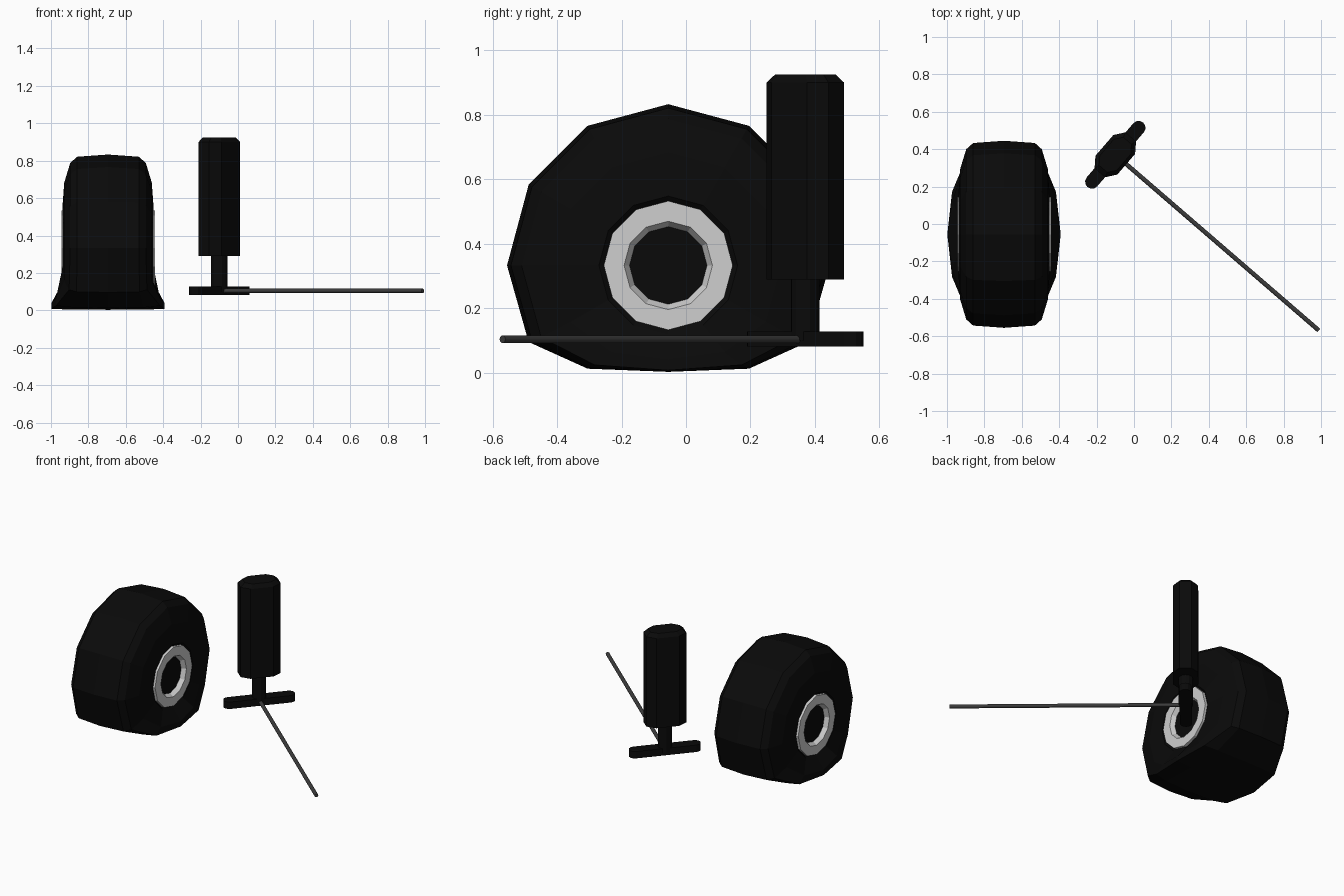
import bpy, bmesh, math
from mathutils import Matrix, Vector

if "Cube" in bpy.data.objects:
    bpy.data.objects.remove(bpy.data.objects["Cube"])


def material(name, v):
    m = bpy.data.materials.new(name)
    m.diffuse_color = (v, v, v, 1)
    m.use_nodes = True
    m.node_tree.nodes["Principled BSDF"].inputs["Base Color"].default_value = m.diffuse_color
    return m


BLACK = material("black rubber", 0.003)
GREY = material("dark grey metal", 0.045)
WHITE = material("light grey hub", 0.62)


def finish(bm, name, mat):
    bmesh.ops.recalc_face_normals(bm, faces=bm.faces)
    me = bpy.data.meshes.new(name)
    bm.to_mesh(me)
    bm.free()
    me.materials.append(mat)
    ob = bpy.data.objects.new(name, me)
    bpy.context.collection.objects.link(ob)
    return ob


def loft(name, rings, mat, cap=True):
    """Skin a list of equally sized rings of points."""
    bm = bmesh.new()
    vs = [[bm.verts.new(p) for p in ring] for ring in rings]
    n = len(vs[0])
    for a, b in zip(vs, vs[1:]):
        for i in range(n):
            j = (i + 1) % n
            bm.faces.new((a[i], a[j], b[j], b[i]))
    if cap:
        bm.faces.new(vs[0])
        bm.faces.new(vs[-1])
    return finish(bm, name, mat)


# Wheel: mirrored profiles (radius, half width) turned around the x axle
CX, CY, CZ = -0.695, -0.055, 0.333


def wheel_ring(r, x, squash, spread=0.0):
    pts = []
    for i in range(12):
        a = i * math.tau / 12
        z, xx = CZ + r * math.cos(a), x
        if squash and z < 0.12:           # flattened, bulging contact patch
            t = min(1, (0.12 - z) / 0.287)
            z = 0.12 - 0.117 * (1 - (1 - t) ** 1.7)
            xx += math.copysign(spread * t, x) if x else 0
        pts.append((CX + xx, CY + r * math.sin(a), z))
    return pts


def wheel_part(name, half, mat, squash):
    full = half + [(r, -w, s) for r, w, s in reversed(half) if w > 0]
    return loft(name, [wheel_ring(r, w, squash, s) for r, w, s in full], mat)


wheel_part("tire", [(0.19, 0.222, 0), (0.215, 0.244, 0), (0.35, 0.234, 0.14),
                    (0.455, 0.202, 0.12), (0.488, 0.165, 0.03), (0.5, 0, 0)],
           BLACK, True)
wheel_part("hub", [(0.11, 0.205, 0), (0.137, 0.25, 0), (0.2, 0.25, 0),
                   (0.2, 0.2, 0)], WHITE, False)

# Upright handle standing on a crossbar turned to face the rod
HX, HY = -0.1, 0.37
TURN = Matrix.Translation((HX, HY, 0)) @ Matrix.Rotation(math.radians(49.2), 4, 'Z')


def prism(name, outline, levels, mat):
    """Stack a flat outline at (z, scale) levels in the turned frame."""
    return loft(name, [[TURN @ Vector((x * s, y * s, z)) for x, y in outline]
                       for z, s in levels], mat)


quarter = [(0.127, 0.037), (0.073, 0.077)]
octagon = (quarter + [(-x, y) for x, y in reversed(quarter)]
           + [(-x, -y) for x, y in quarter]
           + [(x, -y) for x, y in reversed(quarter)])
prism("handle_body", octagon, [(0.29, 1), (0.9, 1), (0.925, 0.78)], BLACK)

circle = [(math.cos(i * math.tau / 12), math.sin(i * math.tau / 12)) for i in range(12)]
prism("handle_neck", [(0.045 * x, 0.045 * y) for x, y in circle],
      [(0.1, 1), (0.3, 1)], BLACK)

ends = [math.radians(-90 + 30 * i) for i in range(7)]
right = [(0.191 + 0.037 * math.cos(a), 0.037 * math.sin(a)) for a in ends]
pill = right + [(-x, -y) for x, y in right]
prism("crossbar", pill, [(0.081, 1), (0.128, 1)], BLACK)

# Long thin rod
start, end = Vector((-0.09, 0.362, 0.104)), Vector((0.988, -0.569, 0.104))
along = (end - start).normalized()
side = along.cross(Vector((0, 0, 1)))
loft("rod", [[p + side * (0.012 * x) + Vector((0, 0, 0.012 * y)) for x, y in circle]
             for p in (start, end)], GREY)
